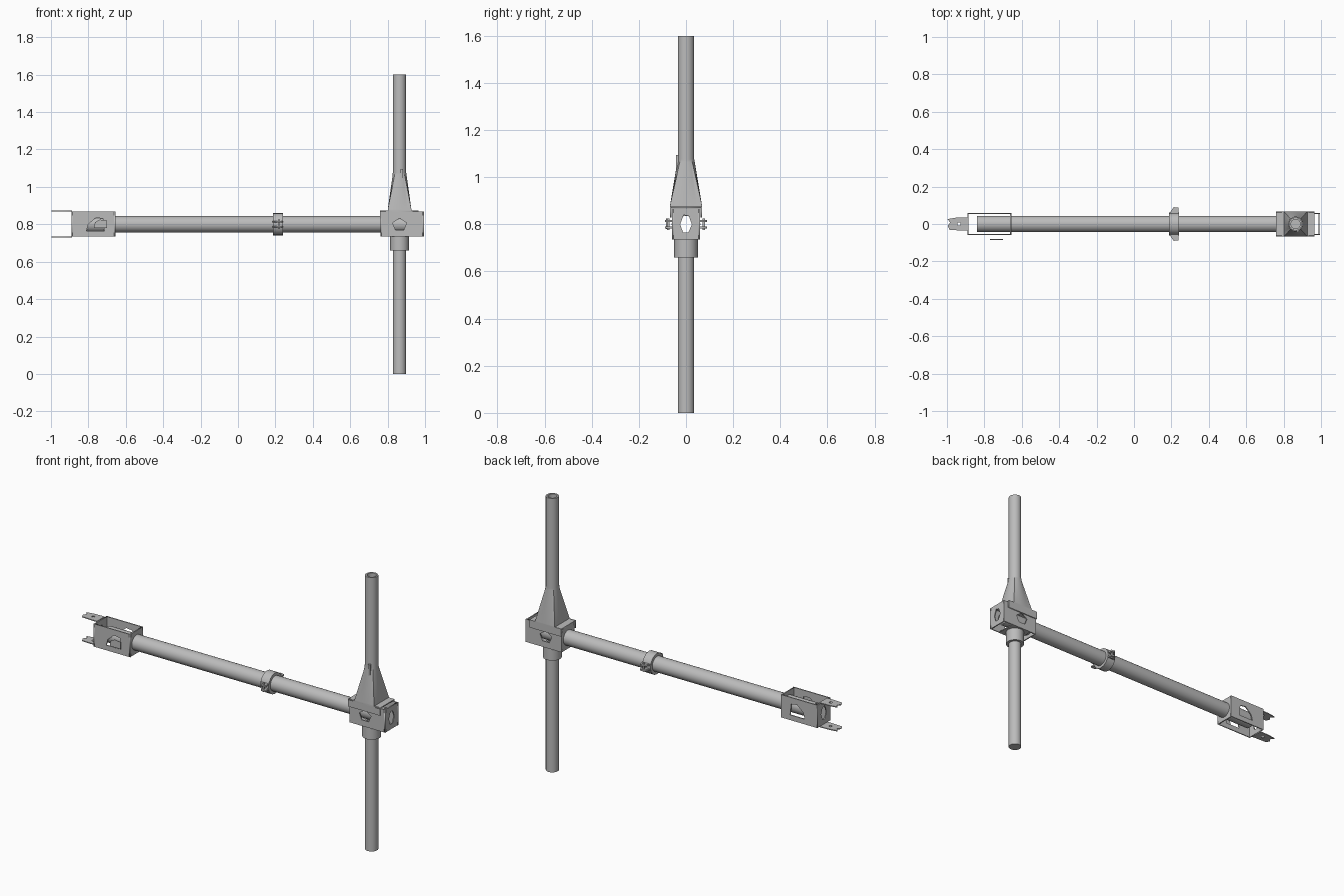
import bpy, bmesh
from math import pi, sin, cos
from mathutils import Matrix, Vector

if "Cube" in bpy.data.objects:
    bpy.data.objects.remove(bpy.data.objects["Cube"], do_unlink=True)

GREY = (0.5, 0.5, 0.5, 1)
steel = bpy.data.materials.new("steel_grey")
steel.use_nodes = True
steel.diffuse_color = GREY
steel.node_tree.nodes["Principled BSDF"].inputs["Base Color"].default_value = GREY

POST_X, AXIS_Z = 0.864, 0.8
BOX_Y, BOX_LOW, BOX_HIGH = 0.06, 0.735, 0.868

# Axes of each plane: horizontal, vertical, normal
PLANES = {
    "x": ((0, 1, 0), (0, 0, 1), (1, 0, 0)),
    "y": ((1, 0, 0), (0, 0, 1), (0, -1, 0)),
    "z": ((1, 0, 0), (0, 1, 0), (0, 0, 1)),
}


def finish(obj, smooth=False):
    obj.data.materials.clear()
    obj.data.materials.append(steel)
    if smooth:
        bpy.ops.object.select_all(action="DESELECT")
        obj.select_set(True)
        bpy.context.view_layer.objects.active = obj
        bpy.ops.object.shade_smooth_by_angle(angle=pi / 6)
    return obj


def from_bmesh(name, bm, smooth=False):
    bmesh.ops.recalc_face_normals(bm, faces=bm.faces)
    mesh = bpy.data.meshes.new(name)
    bm.to_mesh(mesh)
    bm.free()
    obj = bpy.data.objects.new(name, mesh)
    bpy.context.collection.objects.link(obj)
    return finish(obj, smooth)


def box(name, low, high):
    bm = bmesh.new()
    bmesh.ops.create_cube(bm, size=1)
    for v in bm.verts:
        v.co = Vector([l + (c + 0.5) * (h - l) for l, h, c in zip(low, high, v.co)])
    return from_bmesh(name, bm)


def skin(bm, rings, closed=False):
    pairs = list(zip(rings, rings[1:]))
    if closed:
        pairs.append((rings[-1], rings[0]))
    for a, b in pairs:
        n = len(a)
        for i in range(n):
            j = (i + 1) % n
            bm.faces.new((a[i], a[j], b[j], b[i]))


def pipe(name, axis, centre, start, end, radius, wall, sides=32, capped=False):
    """Hollow tube along x or z, optionally closed at its start."""
    bm = bmesh.new()
    u, v, w = (Vector(a) for a in PLANES[axis])
    inner = radius - wall
    profile = [(inner, start), (radius, start), (radius, end), (inner, end)]
    rings = []
    for r, t in profile:
        rings.append([bm.verts.new(Vector(centre) + w * t + u * r * cos(2 * pi * i / sides)
                                   + v * r * sin(2 * pi * i / sides)) for i in range(sides)])
    skin(bm, rings, closed=True)
    if capped:
        bm.faces.new([bm.verts.new(p.co) for p in rings[0]])
        bmesh.ops.remove_doubles(bm, verts=bm.verts, dist=1e-5)
    return from_bmesh(name, bm, smooth=True)


def plate(name, axis, at, outlines, thickness=0.006):
    """Flat sheet; every outline after the first is a hole."""
    curve = bpy.data.curves.new(name, "CURVE")
    curve.dimensions = "2D"
    curve.fill_mode = "BOTH"
    curve.extrude = thickness / 2
    for points in outlines:
        spline = curve.splines.new("POLY")
        spline.points.add(len(points) - 1)
        for p, (a, b) in zip(spline.points, points):
            p.co = (a, b, 0, 1)
        spline.use_cyclic_u = True
    obj = bpy.data.objects.new(name, curve)
    bpy.context.collection.objects.link(obj)
    u, v, w = (Vector(a) for a in PLANES[axis])
    turn = Matrix((u, v, w)).transposed().to_4x4()
    place = Vector([at if abs(c) > 0.5 else 0 for c in w])
    obj.matrix_world = Matrix.Translation(place) @ turn
    bpy.ops.object.select_all(action="DESELECT")
    obj.select_set(True)
    bpy.context.view_layer.objects.active = obj
    bpy.ops.object.convert(target="MESH")
    return finish(bpy.context.view_layer.objects.active)


def rect(a0, a1, b0, b1):
    return [(a0, b0), (a1, b0), (a1, b1), (a0, b1)]


def circle(a, b, r, n=32):
    return [(a + r * cos(2 * pi * i / n), b + r * sin(2 * pi * i / n)) for i in range(n)]


# Upright post, in two lengths, and the long cross tube
pipe("lower_post", "z", (POST_X, 0, 0), 0, 0.75, 0.035, 0.01, capped=True)
pipe("upper_post", "z", (POST_X, 0, 0), 0.87, 1.6, 0.035, 0.01)
pipe("lower_post_collar", "z", (POST_X, 0, 0), 0.66, 0.74, 0.05, 0.016)
pipe("cross_tube", "x", (0, 0, AXIS_Z), -0.84, 0.95, 0.044, 0.008)

# Socket blending from a square foot to the round post
bm = bmesh.new()
N = 32
foot, neck = [], []
for i in range(N):
    c, s = cos(2 * pi * i / N), sin(2 * pi * i / N)
    k = max(abs(c), abs(s))
    foot.append((POST_X + 0.063 * c / k, 0.068 * s / k))
    neck.append((POST_X + 0.037 * c, 0.037 * s))
levels = [(foot, 0.872), (foot, 0.88), (neck, 1.065), (neck, 1.075)]
skin(bm, [[bm.verts.new((x, y, z)) for x, y in ring] for ring, z in levels])
from_bmesh("post_socket", bm, smooth=True)
box("socket_rib", (0.87, -0.043, 1.03), (0.882, -0.032, 1.095))

# Head box: pierced side plates, pierced end plates, folded cap
head_hole = [(0.826, 0.807), (0.864, 0.832), (0.902, 0.807), (0.886, 0.77), (0.842, 0.77)]
end_hole = [(-0.025, 0.8), (-0.01, 0.84), (0.012, 0.835), (0.025, 0.8), (0.01, 0.765), (-0.012, 0.765)]
side = rect(-BOX_Y, BOX_Y, BOX_LOW, BOX_HIGH)
for label, sign in (("front", -1), ("back", 1)):
    plate("head_%s_plate" % label, "y", sign * (BOX_Y - 0.003),
          [rect(0.762, 0.994, BOX_LOW, BOX_HIGH), head_hole])
    plate("head_cap_%s_lip" % label, "y", sign * 0.065, [rect(0.76, 0.965, 0.83, 0.875)])
plate("head_outer_end", "x", 0.99, [side, end_hole])
plate("head_inner_end", "x", 0.765, [side, circle(0, AXIS_Z, 0.043)])
plate("head_cap_top", "z", 0.872, [rect(0.76, 0.965, -0.068, 0.068)])
plate("head_floor", "z", 0.738, [rect(0.80, 0.93, -0.056, 0.056), circle(POST_X, 0, 0.025)])

# Far box: open top and bottom, pierced sides
far_hole = [(-0.81, 0.765), (-0.80, 0.80), (-0.76, 0.835), (-0.722, 0.83), (-0.715, 0.765)]
for label, sign in (("front", -1), ("back", 1)):
    plate("far_box_%s_plate" % label, "y", sign * (BOX_Y - 0.003),
          [rect(-0.888, -0.655, BOX_LOW, BOX_HIGH), far_hole])
plate("far_box_inner_end", "x", -0.659, [side, circle(0, AXIS_Z, 0.043)])
plate("far_box_outer_end", "x", -0.888, [side, end_hole])
plate("far_box_badge", "y", -0.083,
      [[(-0.77, 0.78), (-0.765, 0.81), (-0.74, 0.825), (-0.70, 0.82), (-0.70, 0.78)]], 0.003)

# Forked prongs with a bolt hole
prong = [(-0.887, -0.036), (-0.887, 0.036), (-0.95, 0.034), (-0.998, 0.026),
         (-0.982, 0.008), (-0.996, -0.01), (-0.985, -0.032)]
for label, z in (("lower", 0.733), ("upper", 0.872)):
    plate(label + "_prong", "z", z, [prong, circle(-0.935, 0, 0.009, 8)], 0.005)

# Clamp ring with paired ears on both sides
pipe("clamp_ring", "x", (0, 0, AXIS_Z), 0.187, 0.24, 0.061, 0.02, sides=16)
ear = [(0.185, 0.05), (0.24, 0.05), (0.237, 0.088), (0.212, 0.09)]
for label, sign in (("front", -1), ("back", 1)):
    for level, dz in (("lower", -0.014), ("upper", 0.014)):
        plate("clamp_%s_%s_ear" % (label, level), "z", AXIS_Z + dz,
              [[(x, sign * y) for x, y in ear]], 0.009)
    box("clamp_%s_bolt" % label, (0.215, sign * 0.075 - 0.005, 0.775),
        (0.225, sign * 0.075 + 0.005, 0.825))
